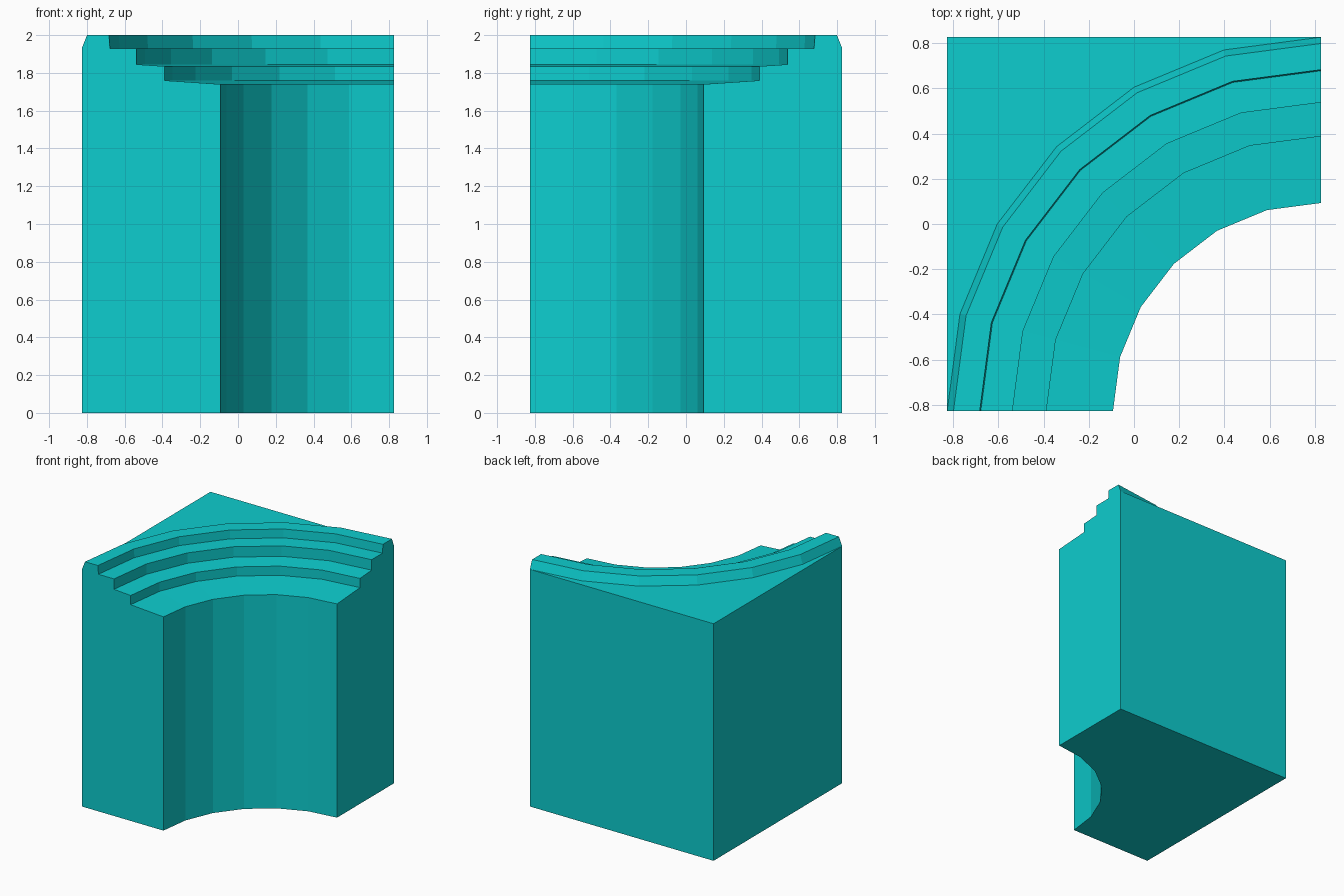
import bpy, bmesh
from math import sin, cos, pi

cube = bpy.data.objects.get("Cube")
if cube:
    bpy.data.objects.remove(cube)

HALF = 0.827           # half the side of the square plan
SIDE = 2 * HALF
SEGMENTS = 6           # facets in the quarter turn

# One flat colour
mat = bpy.data.materials.new("turquoise")
mat.use_nodes = True
colour = (0.004, 0.61, 0.62, 1)
mat.diffuse_color = colour
mat.node_tree.nodes["Principled BSDF"].inputs["Base Color"].default_value = colour

# Stepped section (radius, height), from the inner foot to the outer rim
steps = [(0.92, 0), (0.92, 1.74), (1.215, 1.76), (1.215, 1.835),
         (1.365, 1.845), (1.365, 1.93), (1.505, 1.93), (1.51, 2.0),
         (1.626, 2.0), (SIDE, 1.93)]

bm = bmesh.new()
rings = []
for i in range(SEGMENTS + 1):
    a = i * pi / 2 / SEGMENTS
    edge = SIDE / max(cos(a), sin(a))      # reach of the square outer wall
    section = steps + [(edge, 1.93), (edge, 0)]
    rings.append([bm.verts.new((HALF - r * cos(a), r * sin(a) - HALF, z))
                  for r, z in section])

# Skin between neighbouring sections
count = len(rings[0])
for a, b in zip(rings, rings[1:]):
    for k in range(count):
        n = (k + 1) % count
        bm.faces.new((a[k], a[n], b[n], b[k]))

# Flat cut ends
bm.faces.new(rings[0])
bm.faces.new(rings[-1])

# Clean up: weld the points where rim meets wall, merge coplanar faces
bmesh.ops.remove_doubles(bm, verts=bm.verts[:], dist=0.0005)
bmesh.ops.dissolve_limit(bm, angle_limit=0.002, verts=bm.verts[:], edges=bm.edges[:])
bmesh.ops.recalc_face_normals(bm, faces=bm.faces[:])

mesh = bpy.data.meshes.new("stepped_corner_block")
bm.to_mesh(mesh)
bm.free()
mesh.materials.append(mat)
block = bpy.data.objects.new("stepped_corner_block", mesh)
bpy.context.collection.objects.link(block)
